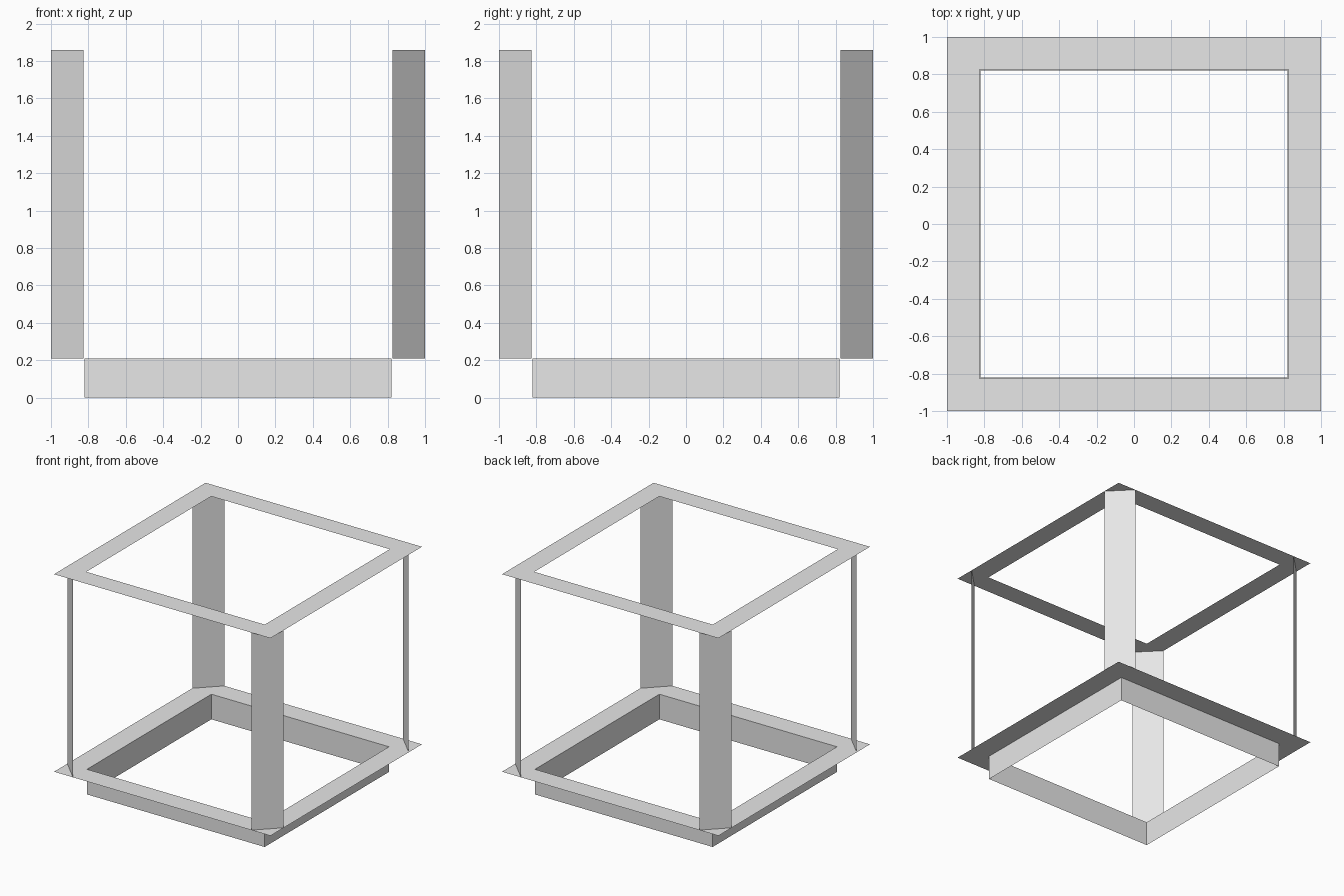
import bpy
from math import cos, sin, pi

if "Cube" in bpy.data.objects:
    bpy.data.objects.remove(bpy.data.objects["Cube"], do_unlink=True)

OUTER, INNER = 1.0, 0.825
SKIRT = 0.821
SHELF_Z, TOP_Z = 0.21, 1.86

grey = bpy.data.materials.new("light grey")
grey.use_nodes = True
colour = (0.8, 0.8, 0.8, 1)
grey.diffuse_color = colour
grey.node_tree.nodes["Principled BSDF"].inputs["Base Color"].default_value = colour


def add_mesh(name, verts, faces):
    mesh = bpy.data.meshes.new(name)
    mesh.from_pydata(verts, [], faces)
    mesh.materials.append(grey)
    obj = bpy.data.objects.new(name, mesh)
    bpy.context.collection.objects.link(obj)
    return obj


def square(half, z):
    return [(-half, -half, z), (half, -half, z), (half, half, z), (-half, half, z)]


def band(name, first, second):
    """Four quads joining two square loops."""
    faces = [(i, (i + 1) % 4, (i + 1) % 4 + 4, i + 4) for i in range(4)]
    return add_mesh(name, first + second, faces)


# Flat square frames and the skirt under the lower one
band("top_frame", square(OUTER, TOP_Z), square(INNER, TOP_Z))
band("lower_frame", square(OUTER, SHELF_Z), square(SKIRT, SHELF_Z))
band("base_skirt", square(SKIRT, 0), square(SKIRT, SHELF_Z))

# Thin upright panels cutting diagonally across each corner
corners = {"front_right": (-1, -1), "front_left": (1, -1),
           "back_left": (1, 1), "back_right": (-1, 1)}
for label, (sx, sy) in corners.items():
    a = (sx * INNER, sy * OUTER)
    b = (sx * OUTER, sy * INNER)
    if sx * sy > 0:
        a, b = b, a
    verts = [(*a, SHELF_Z), (*b, SHELF_Z), (*b, TOP_Z), (*a, TOP_Z)]
    add_mesh(label + "_post", verts, [(0, 1, 2, 3)])
